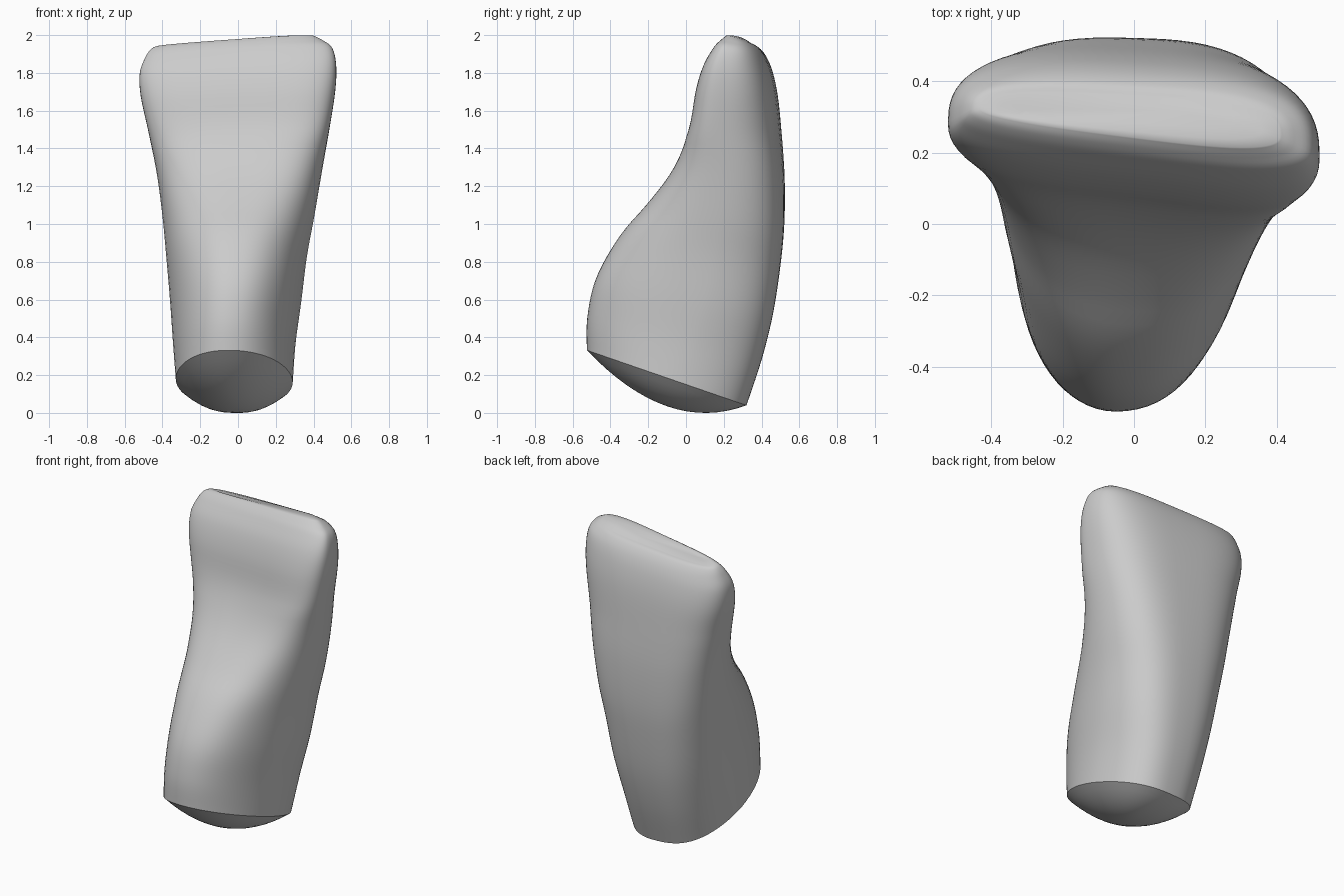
import bpy, bmesh, math
from mathutils import Vector

default_cube = bpy.data.objects.get("Cube")
if default_cube:
    bpy.data.objects.remove(default_cube)

SIDES, STEPS, DOME_RINGS = 72, 5, 8

# Cross-sections: front z, back z, front y, back y, left edge, right edge, widest y
SECTIONS = [
    (.33, .04, -.52, .32, -.33, .29, -.07),
    (.5, .28, -.52, .4, -.345, .305, 0),
    (.7, .52, -.48, .46, -.36, .335, .08),
    (.9, .78, -.375, .5, -.38, .365, .14),
    (1.1, 1, -.225, .52, -.4, .405, .19),
    (1.3, 1.25, -.09, .52, -.43, .445, .22),
    (1.5, 1.5, 0, .5, -.475, .485, .22),
    (1.7, 1.68, .05, .48, -.515, .515, .23),
    (1.83, 1.8, .105, .455, -.52, .52, .24),
    (1.92, 1.88, .17, .425, -.49, .5, .26),
    (1.96, 1.93, .21, .39, -.46, .45, .28),
    (1.98, 1.945, .24, .36, -.43, .41, .29),
]


def blend(a, b, c, d, t):
    """Smooth curve through b and c."""
    return b + t / 2 * (c - a + t * (2 * a - 5 * b + 4 * c - d + t * (3 * (b - c) + d - a)))


def power(value, exponent):
    return math.copysign(abs(value) ** exponent, value)


def section_points(row):
    """Rounded outline, tapered to the front, hollowed on the upper front, twisted with height."""
    zf, zb, yf, yb, xl, xr, ym = row
    h = zf / 2
    taper = .09 * math.sin(math.pi * min(h * 1.3, 1))
    twist = .09 * max(-1, min(1, (h - .45) / .28))
    hollow = .045 * max(0, math.sin(math.pi * (h - .5) * 2))
    points = []
    for i in range(SIDES):
        a = math.tau * i / SIDES
        n = 2 + .75 * h + .4 * max(0, math.sin(a))
        c, s = power(math.cos(a), 2 / n), power(math.sin(a), 2 / n)
        front = max(0, -s)
        x = (xl + xr) / 2 + (xr - xl) / 2 * c * (1 - taper * front)
        y = ym + s * (yb - ym if s > 0 else ym - yf)
        y += front * hollow * (1 - c * c) - twist * x * (1 - .4 * s)
        z = zf + (zb - zf) * (y - yf) / (yb - yf) + .035 * x * max(0, h * 2 - 1)
        points.append(Vector((x, y, z)))
    return points


bm = bmesh.new()


def add_ring(points):
    return [bm.verts.new(p) for p in points]


def bridge(low, high):
    for i in range(SIDES):
        j = (i + 1) % SIDES
        bm.faces.new((low[i], low[j], high[j], high[i]))


# Crown body lofted through the sections
rows = []
last = len(SECTIONS) - 1
for k in range(last):
    four = [SECTIONS[max(0, min(last, k + o))] for o in (-1, 0, 1, 2)]
    for s in range(STEPS):
        rows.append([blend(*column, s / STEPS) for column in zip(*four)])
rows.append(SECTIONS[-1])
rings = [add_ring(section_points(row)) for row in rows]
for low, high in zip(rings, rings[1:]):
    bridge(low, high)

# Biting edge closed with a shrinking cap
outer = rings[-1]
centre = sum((v.co for v in outer), Vector()) / SIDES
for f in (.7, .35):
    inner = add_ring([Vector((centre.x + (v.co.x - centre.x) * (.6 + .4 * f),
                              centre.y + (v.co.y - centre.y) * f,
                              centre.z + (v.co.z - centre.z) * f + .005 + .05 * v.co.x * (1 - f)))
                      for v in rings[-1]])
    bridge(outer, inner)
    outer = inner
bm.faces.new(outer)

# Bulging underside below the sharp rim
rim = rings[0]
centre = Vector((-.02, -.1, .185))
outer = rim
for k in range(1, DOME_RINGS):
    r = 1 - k / DOME_RINGS
    inner = add_ring([centre.lerp(v.co, r) - Vector((0, 0, .15 * (1 - r * r))) for v in rim])
    bridge(inner, outer)
    outer = inner
tip = bm.verts.new(centre - Vector((0, 0, .15)))
for i in range(SIDES):
    bm.faces.new((outer[(i + 1) % SIDES], outer[i], tip))

bmesh.ops.recalc_face_normals(bm, faces=bm.faces)
for face in bm.faces:
    face.smooth = True
rim_set = set(rim)
for edge in bm.edges:
    edge.smooth = not (edge.verts[0] in rim_set and edge.verts[1] in rim_set)

mesh = bpy.data.meshes.new("tooth_crown")
bm.to_mesh(mesh)
bm.free()
crown = bpy.data.objects.new("tooth_crown", mesh)
bpy.context.collection.objects.link(crown)

# Plain grey surface
grey = bpy.data.materials.new("light_grey")
grey.use_nodes = True
colour = (.6, .6, .6, 1)
grey.diffuse_color = colour
grey.node_tree.nodes["Principled BSDF"].inputs["Base Color"].default_value = colour
mesh.materials.append(grey)
